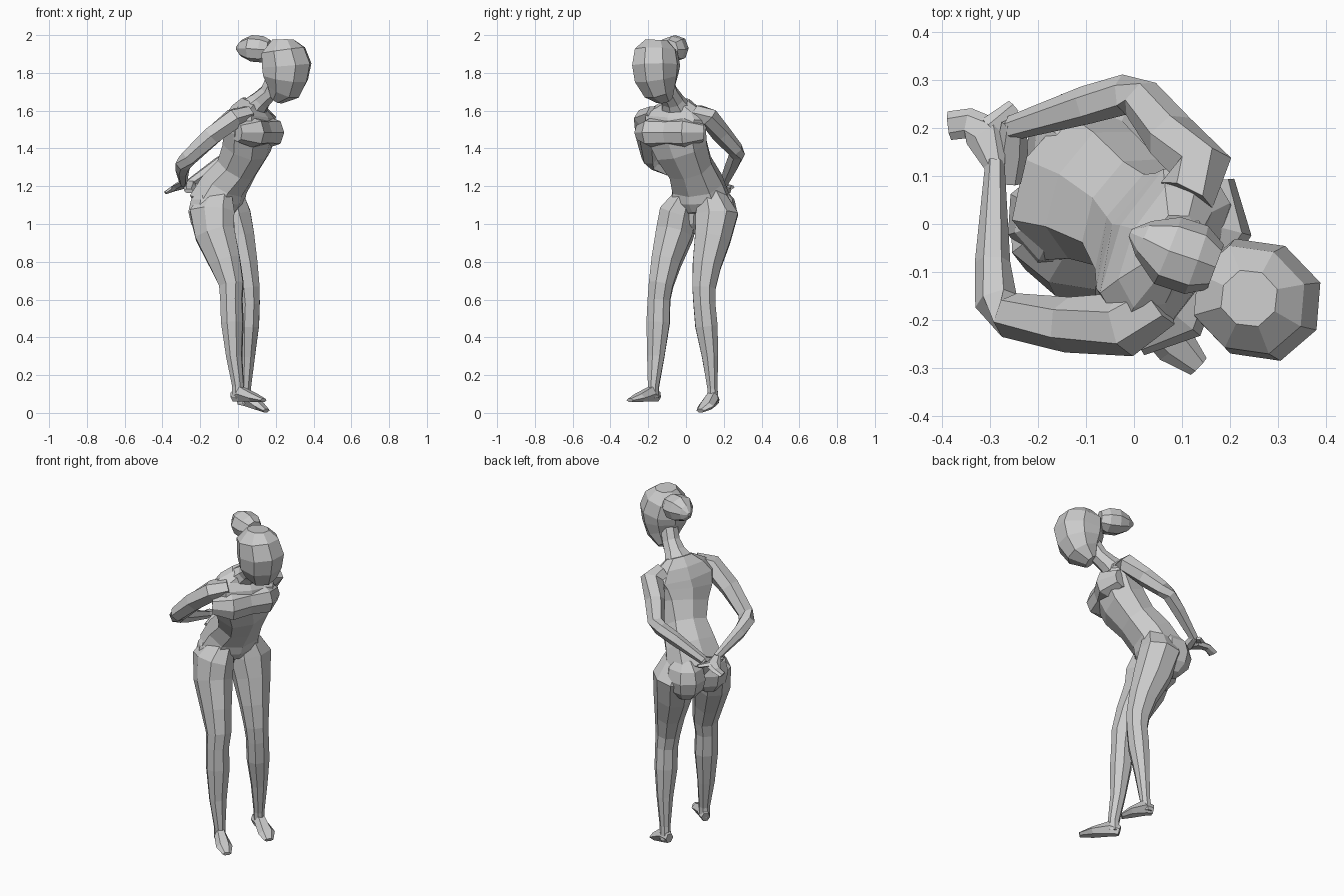
import bpy, bmesh
from math import sin, cos, tau, radians
from mathutils import Vector, Matrix


def finish(name, bm):
    bmesh.ops.recalc_face_normals(bm, faces=bm.faces)
    me = bpy.data.meshes.new(name)
    bm.to_mesh(me)
    bm.free()
    ob = bpy.data.objects.new(name, me)
    bpy.context.collection.objects.link(ob)
    return ob


def yaw(deg):
    return Vector((cos(radians(deg)), sin(radians(deg)), 0))


def loft(name, rings, hint, n=8, square=1.0):
    """Rings are (x, y, z, half width, half depth); depth lies along hint.
    square below 1 makes the section boxier."""
    def sp(c):
        return abs(c) ** square * (1 if c > 0 else -1)
    bm = bmesh.new()
    pts = [Vector(r[:3]) for r in rings]
    loops = []
    for i, r in enumerate(rings):
        a, b = pts[max(i - 1, 0)], pts[min(i + 1, len(pts) - 1)]
        t = (b - a).normalized()
        s = hint.cross(t).normalized()
        u = t.cross(s)
        loops.append([bm.verts.new(pts[i] + s * r[3] * sp(cos(tau * k / n)) + u * r[4] * sp(sin(tau * k / n)))
                      for k in range(n)])
    for p, q in zip(loops, loops[1:]):
        for k in range(n):
            j = (k + 1) % n
            bm.faces.new((p[k], p[j], q[j], q[k]))
    bm.faces.new(loops[0][::-1])
    bm.faces.new(loops[-1])
    return finish(name, bm)


def ball(name, centre, size, deg=0, u=8, v=6):
    bm = bmesh.new()
    bmesh.ops.create_uvsphere(bm, u_segments=u, v_segments=v, radius=1)
    m = (Matrix.Translation(centre) @ Matrix.Rotation(radians(deg), 4, 'Z')
         @ Matrix.Diagonal((*size, 1)))
    bmesh.ops.transform(bm, matrix=m, verts=bm.verts)
    return finish(name, bm)


UP = Vector((0, 0, 1))
BODY = yaw(-27)

# Torso, leaning forward and turned
loft("torso", [
    (-0.10, 0.075, 1.05, .10, .09),
    (-0.11, 0.075, 1.13, .168, .135),
    (-0.07, 0.06, 1.21, .148, .118),
    (-0.005, 0.022, 1.30, .128, .108),
    (0.045, -0.025, 1.40, .152, .122),
    (0.065, -0.055, 1.49, .182, .125),
    (0.065, -0.05, 1.56, .195, .105),
    (0.065, -0.045, 1.61, .145, .075),
    (0.08, -0.05, 1.65, .075, .055)], BODY, 8, .85)

# Bust, one faceted band across the chest, tapering down to the ribs
SIDE = Vector((.454, .891, 0))
MID = Vector((0.122, -0.093, 1.485))
loft("bust", [(*(MID + SIDE * t - BODY * back), h, d) for t, back, h, d in [
    (-.18, .05, .05, .05), (-.10, 0, .08, .08), (0, .01, .075, .075),
    (.10, 0, .08, .08), (.18, .05, .05, .05)]], BODY, 8, .85)

# Seat, a pair of rounded masses
ball("seat_left", (-0.105, 0.16, 1.065), (.13, .11, .13), -27)
ball("seat_right", (-0.155, 0.01, 1.065), (.115, .11, .13), -27)

# Neck, head and hair bun
loft("neck", [
    (0.07, -0.05, 1.60, .10, .075),
    (0.12, -0.07, 1.655, .062, .055),
    (0.165, -0.095, 1.70, .052, .05),
    (0.20, -0.12, 1.78, .05, .05)], BODY)
loft("head", [
    (0.208, -0.115, 1.66, .05, .035),
    (0.242, -0.138, 1.71, .088, .095),
    (0.252, -0.155, 1.775, .118, .125),
    (0.258, -0.158, 1.84, .126, .138),
    (0.24, -0.158, 1.92, .112, .122),
    (0.24, -0.155, 1.975, .06, .06)], BODY, 8, .92)
loft("hair_bun", [
    (0.17, -0.09, 1.925, .05, .05),
    (0.13, -0.075, 1.925, .075, .07),
    (0.07, -0.055, 1.93, .075, .07),
    (0.02, -0.03, 1.93, .04, .045),
    (-0.008, -0.018, 1.93, .008, .01)], UP, 8, .9)

# Legs
loft("right_leg", [
    (-0.105, 0.01, 1.17, .055, .08),
    (-0.138, -0.035, 1.06, .10, .13),
    (-0.122, -0.06, 0.95, .10, .115),
    (-0.07, -0.105, 0.80, .08, .09),
    (-0.035, -0.132, 0.68, .068, .068),
    (-0.035, -0.143, 0.60, .063, .06),
    (-0.03, -0.147, 0.48, .066, .06),
    (-0.02, -0.16, 0.30, .05, .042),
    (0.0, -0.172, 0.14, .03, .032),
    (0.0, -0.172, 0.08, .03, .035)], yaw(-25), 8, .9)
loft("left_leg", [
    (-0.055, 0.135, 1.17, .065, .085),
    (-0.042, 0.163, 1.05, .12, .115),
    (-0.01, 0.14, 0.92, .10, .105),
    (0.03, 0.11, 0.78, .08, .08),
    (0.053, 0.095, 0.66, .065, .066),
    (0.06, 0.097, 0.58, .062, .058),
    (0.056, 0.108, 0.46, .063, .058),
    (0.05, 0.127, 0.30, .046, .042),
    (0.04, 0.14, 0.13, .028, .03),
    (0.035, 0.145, 0.05, .03, .033)], yaw(-20), 8, .9)

# Feet, heel to toe
loft("right_foot", [
    (-0.025, -0.15, 0.085, .024, .03),
    (0.015, -0.185, 0.10, .034, .045),
    (0.085, -0.25, 0.08, .045, .025),
    (0.135, -0.297, 0.067, .024, .01)], UP, 6)
loft("left_foot", [
    (0.0, 0.155, 0.07, .024, .03),
    (0.045, 0.14, 0.075, .034, .045),
    (0.115, 0.105, 0.035, .048, .024),
    (0.15, 0.075, 0.012, .026, .012)], UP, 6)

# Arms folded behind the back
loft("right_arm", [
    (0.05, -0.16, 1.585, .06, .045),
    (-0.02, -0.21, 1.56, .068, .058),
    (-0.14, -0.21, 1.465, .058, .055),
    (-0.26, -0.19, 1.35, .048, .045),
    (-0.288, -0.16, 1.32, .045, .042),
    (-0.295, -0.08, 1.285, .037, .038),
    (-0.29, 0.13, 1.215, .02, .022)], UP, 6)
loft("left_arm", [
    (0.11, 0.06, 1.59, .06, .045),
    (0.14, 0.12, 1.565, .065, .055),
    (0.075, 0.185, 1.48, .055, .052),
    (0.015, 0.26, 1.395, .046, .042),
    (-0.02, 0.27, 1.37, .042, .038),
    (-0.10, 0.248, 1.32, .04, .037),
    (-0.255, 0.20, 1.215, .026, .025)], UP, 6)

# Hands, one holding the other wrist
loft("right_hand", [
    (-0.29, 0.12, 1.217, .022, .018),
    (-0.31, 0.19, 1.20, .045, .018),
    (-0.345, 0.21, 1.185, .032, .016),
    (-0.385, 0.205, 1.165, .03, .009)], UP, 6)
loft("right_thumb", [
    (-0.30, 0.20, 1.205, .025, .013),
    (-0.25, 0.245, 1.195, .016, .009)], UP, 5)
loft("left_hand", [
    (-0.25, 0.21, 1.22, .026, .022),
    (-0.255, 0.15, 1.195, .034, .022),
    (-0.26, 0.085, 1.175, .024, .014)], UP, 6)
